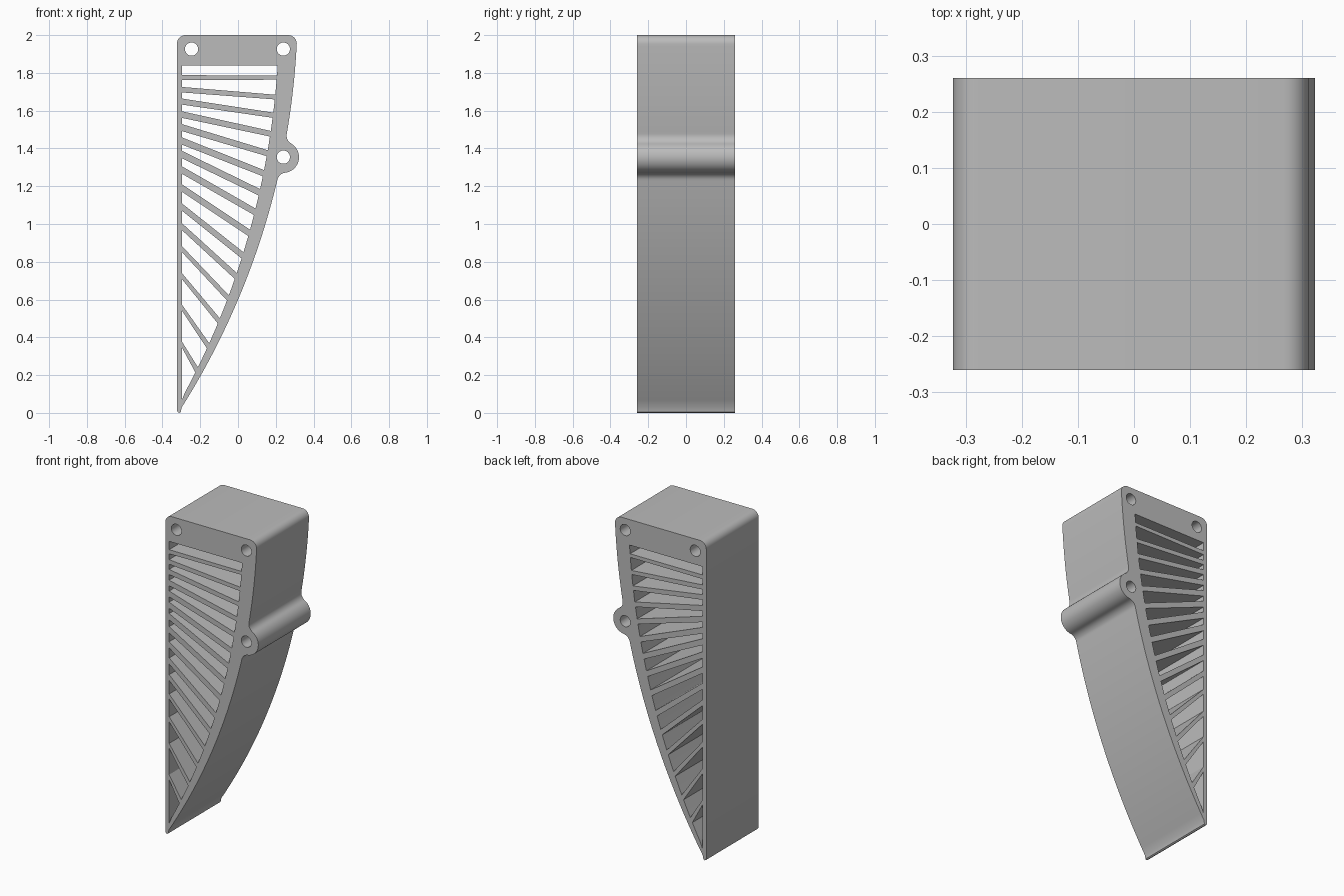
import bpy, bmesh
from math import sin, cos, pi, sqrt, acos, atan2, radians

cube = bpy.data.objects.get("Cube")
if cube:
    bpy.data.objects.remove(cube, do_unlink=True)

DEPTH = 0.52
LEFT, INNER_LEFT = -0.323, -0.296
CX, CZ, R = -3.664, 2.153, 3.98        # large arc of the curved edge
LX, LZ, LUG_R, FILLET = 0.24, 1.354, 0.083, 0.05
CORNER, HOLE_R = 0.045, 0.035


def arc(cx, cz, r, a0, a1, n):
    return [(cx + r * cos(a0 + (a1 - a0) * i / n),
             cz + r * sin(a0 + (a1 - a0) * i / n)) for i in range(n + 1)]


def outer_x(z):
    return CX + sqrt(R * R - (z - CZ) ** 2)


def inner_x(z):
    return outer_x(z) - (0.025 + 0.062 * z - 0.0135 * z * z)


def lerp(a, b, t):
    return a + (b - a) * t


def edge(z0, z1, n):
    return [(outer_x(lerp(z0, z1, i / n)), lerp(z0, z1, i / n)) for i in range(n + 1)]


# Fillets blending the lug into the curved edge
def fillet(side):
    reach = LUG_R + FILLET
    dx, dz = CX - LX, CZ - LZ
    d = sqrt(dx * dx + dz * dz)
    turn = acos((d * d + reach ** 2 - (R + FILLET) ** 2) / (2 * d * reach))
    a = atan2(dz, dx) - side * turn
    fx, fz = LX + reach * cos(a), LZ + reach * sin(a)
    to_edge = atan2(CZ - fz, CX - fx)
    to_lug = a + pi
    while to_lug - to_edge > pi:
        to_lug -= 2 * pi
    while to_lug - to_edge < -pi:
        to_lug += 2 * pi
    return arc(fx, fz, FILLET, to_edge, to_lug, 8), atan2(sin(a), cos(a))


upper, upper_a = fillet(1)
lower, lower_a = fillet(-1)

# Outer silhouette, clockwise from the tip
outline = [(-0.311, 0), (-0.319, 0.004), (LEFT, 0.015)]
outline += arc(LEFT + CORNER, 2 - CORNER, CORNER, pi, pi / 2, 8)
right = outer_x(2 - CORNER)
outline += arc(right - CORNER, 2 - CORNER, CORNER, pi / 2, 0, 8)
outline += edge(1.94, upper[0][1] + 0.01, 12)
outline += upper
outline += arc(LX, LZ, LUG_R, upper_a, lower_a, 24)[1:-1]
outline += lower[::-1]
outline += edge(lower[0][1] - 0.01, 0.03, 32)
outline += [(-0.303, 0.005)]

# Rib centre heights at the straight wall and at the curved wall
rib_left = [1.775, 1.711, 1.648, 1.579, 1.51, 1.439, 1.367, 1.285,
            1.19, 1.089, 0.985, 0.866, 0.723, 0.556, 0.36]
rib_right = [1.775, 1.672, 1.576, 1.478, 1.375, 1.269, 1.168, 1.065,
             0.953, 0.834, 0.725, 0.609, 0.487, 0.355, 0.228]
slots = []
top_l = top_r = 1.84
for i, (zl, zr) in enumerate(zip(rib_left, rib_right)):
    half = 0.013 + 0.007 * sin(pi * i / 14)
    if i > 10:
        half = 0.016
    slots.append((top_l, top_r, zl + half, zr + half * 0.85))
    top_l, top_r = zl - half, zr - half * 0.85
slots.append((top_l, top_r, 0.07, 0.07))

loops = [outline]
for tl, tr, bl, br in slots:
    side = [(inner_x(z), z) for z in (lerp(tr, br, k / 4) for k in range(5))]
    if br == bl == 0.07:
        side = side[:-1]
    loops.append([(INNER_LEFT, bl), (INNER_LEFT, tl)] + side)

# Screw holes
for hx, hz in ((-0.246, 1.926), (0.24, 1.926), (LX, LZ)):
    loops.append(arc(hx, hz, HOLE_R, 0, 2 * pi, 32)[:-1])

# Filled profile with openings, extruded to full depth
curve = bpy.data.curves.new("bracket_profile", 'CURVE')
curve.dimensions = '2D'
curve.fill_mode = 'BOTH'
curve.extrude = DEPTH / 2
for pts in loops:
    spline = curve.splines.new('POLY')
    spline.points.add(len(pts) - 1)
    for p, (x, z) in zip(spline.points, pts):
        p.co = (x, z, 0, 1)
    spline.use_cyclic_u = True

body = bpy.data.objects.new("ribbed_bracket", curve)
bpy.context.scene.collection.objects.link(body)
body.rotation_euler.x = radians(90)
bpy.ops.object.select_all(action='DESELECT')
body.select_set(True)
bpy.context.view_layer.objects.active = body
bpy.ops.object.convert(target='MESH')
bpy.ops.object.transform_apply(location=False, rotation=True, scale=False)
body = bpy.context.object

bm = bmesh.new()
bm.from_mesh(body.data)
bmesh.ops.remove_doubles(bm, verts=bm.verts, dist=0.0002)
bmesh.ops.recalc_face_normals(bm, faces=bm.faces)
bm.to_mesh(body.data)
bm.free()

grey = bpy.data.materials.new("plain_grey")
grey.use_nodes = True
colour = (0.5, 0.5, 0.5, 1)
grey.diffuse_color = colour
grey.node_tree.nodes["Principled BSDF"].inputs["Base Color"].default_value = colour
body.data.materials.clear()
body.data.materials.append(grey)
bpy.ops.object.shade_smooth_by_angle(angle=radians(30))
